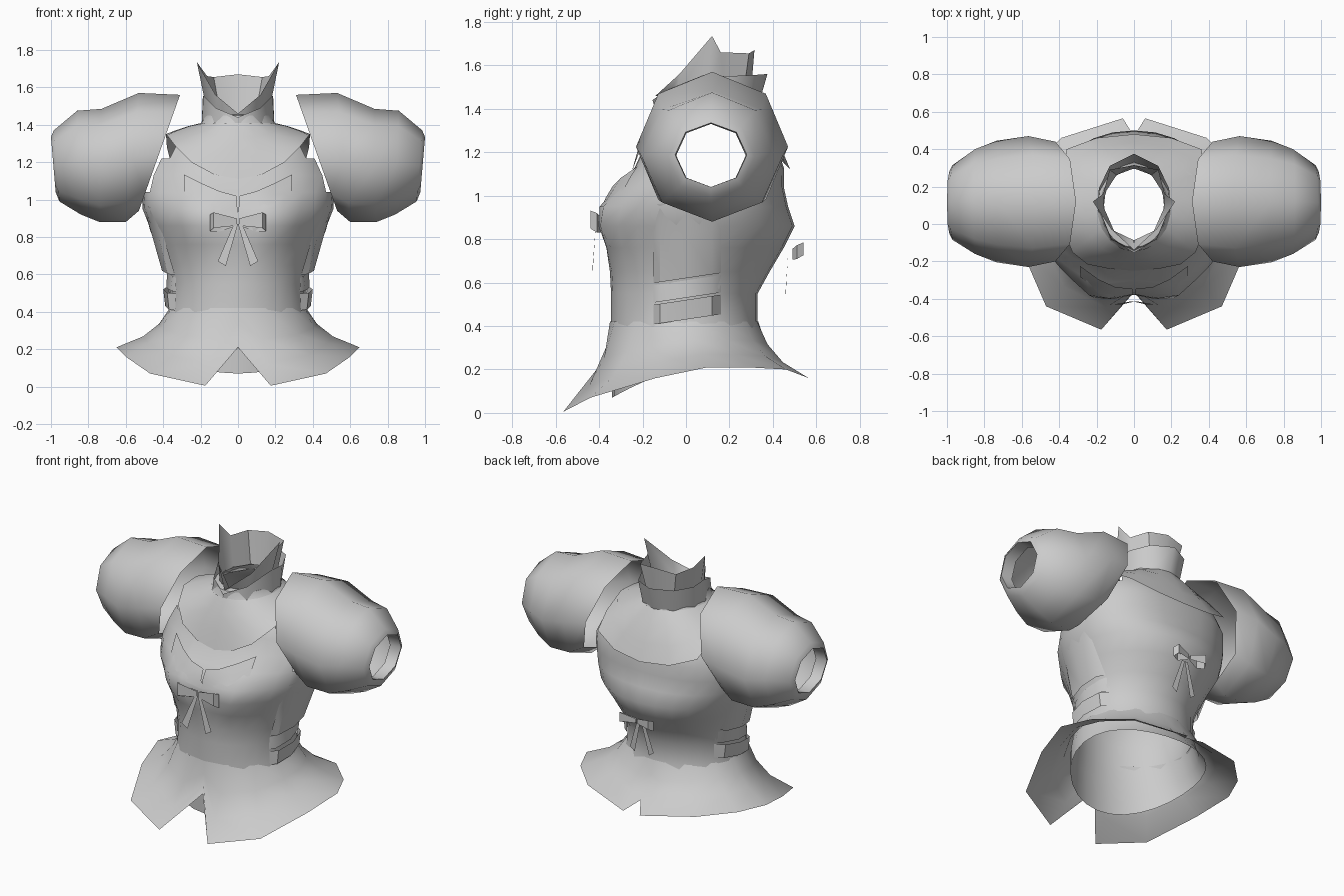
import bpy, bmesh, math
from mathutils import Vector
from mathutils.bvhtree import BVHTree

if "Cube" in bpy.data.objects:
    bpy.data.objects.remove(bpy.data.objects["Cube"])

grey = bpy.data.materials.new("cloth grey")
grey.diffuse_color = (0.6, 0.6, 0.6, 1)
grey.use_nodes = True
grey.node_tree.nodes["Principled BSDF"].inputs["Base Color"].default_value = grey.diffuse_color


def finish(name, bm, mirror=False, angle=45):
    me = bpy.data.meshes.new(name)
    bm.to_mesh(me)
    bm.free()
    me.materials.append(grey)
    ob = bpy.data.objects.new(name, me)
    bpy.context.collection.objects.link(ob)
    if mirror:
        m = ob.modifiers.new("mirror", 'MIRROR')
        m.use_clip = True
        m.merge_threshold = 0.002
    bpy.ops.object.select_all(action='DESELECT')
    ob.select_set(True)
    bpy.context.view_layer.objects.active = ob
    bpy.ops.object.shade_smooth_by_angle(angle=math.radians(angle))
    return ob


def loft(rows, closed=False):
    """Skin a list of equally long point rows with quads."""
    bm = bmesh.new()
    vs = [[bm.verts.new(p) for p in r] for r in rows]
    n = len(rows[0])
    for a, b in zip(vs, vs[1:]):
        for i in range(n if closed else n - 1):
            j = (i + 1) % n
            bm.faces.new((a[i], a[j], b[j], b[i]))
    bmesh.ops.recalc_face_normals(bm, faces=bm.faces)
    return bm


def oval(a, w, front, back, e=1.0):
    """Point on a body section; angle 0 is the front, e below 1 squares it."""
    s, c = math.sin(a), math.cos(a)
    return (w * math.copysign(abs(s) ** e, s),
            (front + back) / 2 - (back - front) / 2 * math.copysign(abs(c) ** e, c))


def blend(top, hem, steps):
    """Rows between two outlines; steps hold (sideways, downward) fractions."""
    return [[(p[0] + (q[0] - p[0]) * s, p[1] + (q[1] - p[1]) * s,
              p[2] + (q[2] - p[2]) * t) for p, q in zip(top, hem)] for s, t in steps]


# Torso: sections as height, half width, front, back, squareness
sections = [(0.13, .42, -.34, .42, 1), (0.30, .40, -.345, .36, 1), (0.42, .365, -.345, .33, 1),
            (0.55, .36, -.345, .33, 1), (0.65, .385, -.35, .385, 1), (0.76, .43, -.365, .45, 1),
            (0.86, .475, -.375, .50, .95), (0.95, .51, -.36, .47, .9), (1.04, .515, -.30, .45, .85),
            (1.13, .49, -.235, .45, .8), (1.22, .445, -.195, .42, .8), (1.33, .38, -.165, .35, .85),
            (1.375, .27, -.15, .33, 1), (1.405, .20, -.138, .325, 1), (1.45, .178, -.125, .31, 1),
            (1.455, .16, -.085, .295, 1)]
N = 28
rows = []
for k, (z, w, f, b, e) in enumerate(sections):
    row = []
    for i in range(N):
        a = 2 * math.pi * i / N
        c = math.cos(a)
        x, y = oval(a, w, f, b, e)
        if c > 0:  # bust
            y -= .07 * math.exp(-((abs(x) - .2) / .12) ** 2 - ((z - .91) / .14) ** 2)
        row.append((x, y, .215 - .07 * c - .075 * c * c if k == 0 else z))
    rows.append(row)
bm = loft(rows, True)
holes = []  # armholes
for fa in bm.faces:
    c = fa.calc_center_median()
    if abs(c.x) > .33 and abs(c.y - .11) < .18 and 1.04 < c.z < 1.34:
        holes.append(fa)
bmesh.ops.delete(bm, geom=holes, context='FACES')
skin = BVHTree.FromBMesh(bm)
finish("torso", bm)


def on_front(x, z, gap):
    hit = skin.ray_cast(Vector((x, -2, z)), Vector((0, 1, 0)))[0]
    return (x, (hit.y if hit else -.3) - gap, z)


def on_side(y, z, gap):
    hit = skin.ray_cast(Vector((2, y, z)), Vector((-1, 0, 0)))[0]
    return ((hit.x if hit else .4) + gap, y, z)


# Flared peplum with slits at front and back
hem = [(0, -.365, .21), (.175, -.565, .005), (.47, -.44, .07), (.6, -.14, .16), (.65, .1, .21),
       (.57, .28, .21), (.39, .46, .2), (.06, .565, .16), (0, .47, .21)]
waist = [(*oval(math.radians(d), .367, -.35, .333), .42)
         for d in (0, 20, 50, 76, 97, 120, 145, 170, 180)]
finish("peplum", loft(blend(waist, hem, [(0, 0), (.2, .4), (.5, .72), (1, 1)])), True)

# Yoke laid over chest, shoulders and back
edge = [(0, -.25, 1.11), (.13, -.24, 1.135), (.25, -.215, 1.2), (.33, -.15, 1.28),
        (.38, -.02, 1.345), (.385, .12, 1.35), (.38, .28, 1.28), (.36, .40, 1.2),
        (.2, .46, 1.14), (0, .48, 1.12)]
neck = [(*oval(math.pi * i / 9, .198, -.145, .33), 1.41) for i in range(10)]
finish("yoke", loft(blend(neck, edge, [(0, 0), (.35, .27), (.7, .63), (1, 1)])), True)

# Puffed sleeves: top x, z, bottom x, z, half depth, centre y
puffs = [(.31, 1.56, .53, .94, .32, .12), (.53, 1.57, .60, .88, .35, .12),
         (.73, 1.485, .74, .88, .325, .12), (.86, 1.475, .84, .92, .28, .12),
         (.985, 1.37, .955, .99, .20, .115), (1.0, 1.335, .975, 1.04, .165, .115),
         (.92, 1.33, .90, 1.04, .16, .115)]
rows = []
for xt, zt, xb, zb, r, cy in puffs:
    row = []
    for i in range(8):
        a = math.pi * i / 4
        t = (1 + math.cos(a)) / 2
        row.append((xb + (xt - xb) * t, cy + r * math.sin(a), zb + (zt - zb) * t))
    rows.append(row)
finish("sleeve", loft(rows, True), True, 62)

# Tall inner collar with pointed tips
angles = [math.radians(d) for d in (0, 40, 85, 110, 145, 180)]
base = [(*oval(a, .162, -.087, .297), 1.45) for a in angles]
top = [(0, -.14, 1.46), (.12, -.03, 1.56), (.22, .12, 1.735), (.165, .16, 1.66),
       (.13, .29, 1.655), (0, .315, 1.67)]
finish("inner_collar", loft([base, top]), True, 50)

# Short outer collar
base = [(*oval(a, .195, -.142, .33), 1.405) for a in angles]
top = [(0, -.155, 1.44), (.12, -.08, 1.49), (.185, .08, 1.555), (.188, .19, 1.55),
       (.13, .31, 1.555), (0, .375, 1.56)]
finish("outer_collar", loft([base, top]), True, 50)

# Side panel and two waist straps, hugging the body
for name, prof in [("side_panel", [(.98, .004), (.82, .012), (.62, .03)]),
                   ("upper_strap", [(.61, .006), (.53, .022)]),
                   ("lower_strap", [(.52, .04), (.43, .025)])]:
    rows = [[on_side(y, z + .15 * y, g * k) for y, k in
             ((-.15, .1), (-.12, 1), (0, 1), (.12, 1), (.16, .1))] for z, g in prof]
    finish(name, loft(rows), True, 30)

# Bodice neckline over the chest
flap = [[(.008, 1.02), (.1, 1.045), (.19, 1.085), (.29, 1.135)],
        [(.004, .96), (.1, .99), (.19, 1.03), (.288, 1.085)],
        [(.0, .9), (.1, .93), (.19, .97), (.285, 1.03)]]
finish("neckline", loft([[on_front(x, z, g) for x, z in r]
                         for r, g in zip(flap, (.03, .018, .003))]), True)


def bow(name, y, z, s, out, tail):
    """Ribbon bow; out is -1 for the front, 1 for the back; tail holds y at knot, y and drop at end."""
    loop = [(.005, 0, .0), (.13 * s, .025 * out, .01), (.15 * s, -.005 * out, -.005),
            (.09 * s, -.025 * out, -.015), (.005, -.01 * out, 0)]
    rows = [[(x, y + dy, z + dz + h * (.4 + 4 * x)) for x, dy, dz in loop] for h in (.045 * s, -.045 * s)]
    finish(name + "_loop", loft(rows), True, 30)
    y0, y1, drop = tail
    strip = [[(.0, y0, z - .01), (.022, y0, z - .01)],
             [(.065 * s, y1, z - drop), (.108 * s, y1, z - drop + .025)]]
    finish(name + "_tail", loft(strip), True, 30)


bow("front_bow", -.415, .88, 1, -1, (-.415, -.43, .235))
bow("back_bow", .515, .745, .8, 1, (.47, .457, .235))
